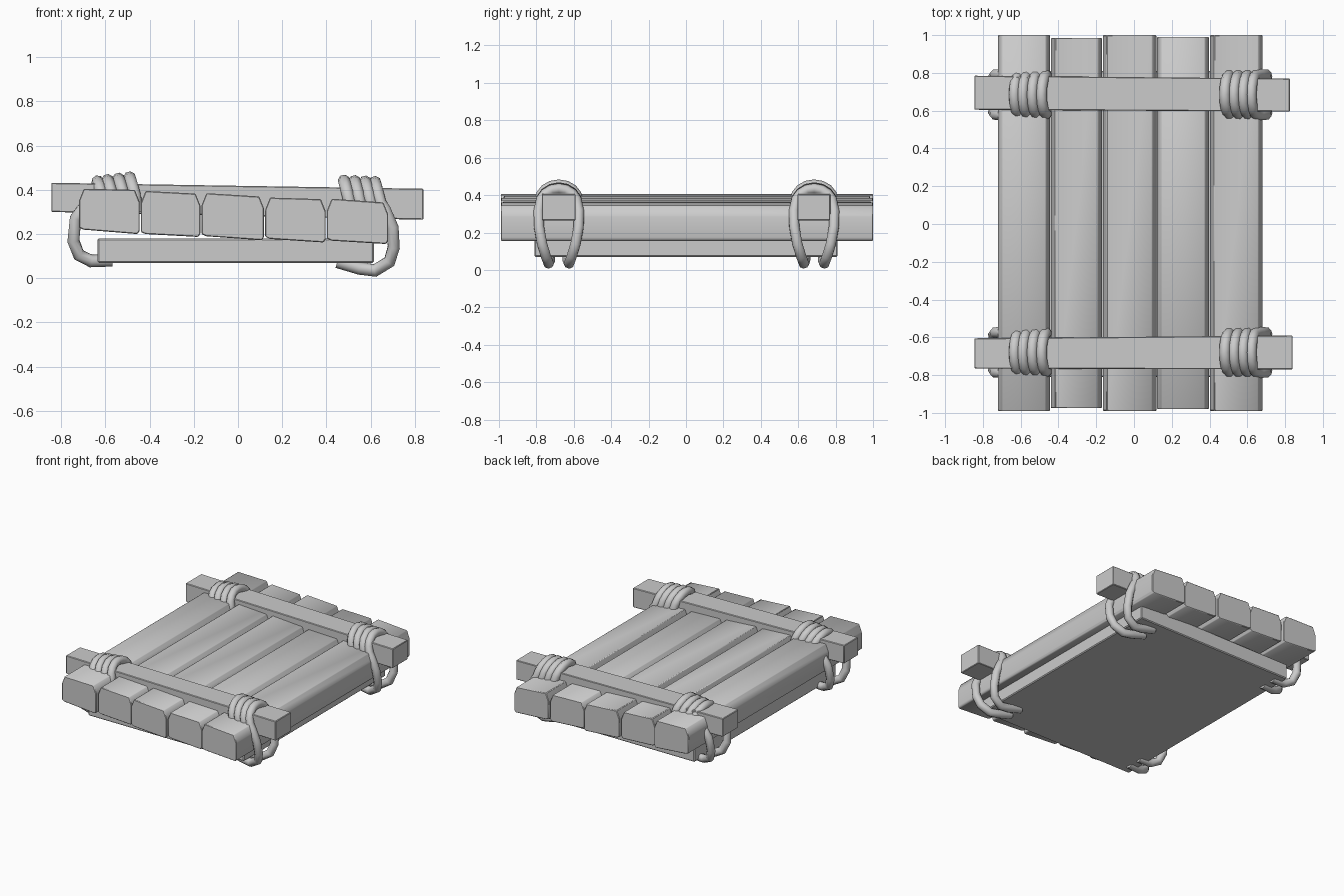
import bpy, bmesh
from math import radians, sin, cos, pi

if "Cube" in bpy.data.objects:
    bpy.data.objects.remove(bpy.data.objects["Cube"])


def finish(ob, angle=35):
    bpy.ops.object.select_all(action='DESELECT')
    ob.select_set(True)
    bpy.context.view_layer.objects.active = ob
    if ob.type == 'CURVE':
        bpy.ops.object.convert(target='MESH')
    bpy.ops.object.shade_smooth_by_angle(angle=radians(angle))


def prism(name, start, end, bevel=0.0):
    """Loft between two matching closed loops of 3D points."""
    bm = bmesh.new()
    a = [bm.verts.new(p) for p in start]
    b = [bm.verts.new(p) for p in end]
    n = len(a)
    bm.faces.new(a)
    bm.faces.new(b[::-1])
    for i in range(n):
        j = (i + 1) % n
        bm.faces.new((a[j], a[i], b[i], b[j]))
    bmesh.ops.recalc_face_normals(bm, faces=bm.faces[:])
    if bevel:
        bmesh.ops.bevel(bm, geom=bm.edges[:], offset=bevel, segments=1, affect='EDGES')
    me = bpy.data.meshes.new(name)
    bm.to_mesh(me)
    bm.free()
    ob = bpy.data.objects.new(name, me)
    bpy.context.collection.objects.link(ob)
    finish(ob)
    return ob


def rope(name, paths, radius=0.029):
    cu = bpy.data.curves.new(name, 'CURVE')
    cu.dimensions = '3D'
    cu.bevel_depth = radius
    cu.bevel_resolution = 2
    cu.use_fill_caps = True
    for pts in paths:
        sp = cu.splines.new('POLY')
        sp.points.add(len(pts) - 1)
        for p, co in zip(sp.points, pts):
            p.co = (*co, 1)
    ob = bpy.data.objects.new(name, cu)
    bpy.context.collection.objects.link(ob)
    finish(ob, 60)


# Deck planks: x left, x right, top z left/right, bottom z left/right, y front, y back
planks = [
    (-0.72, -0.445, 0.405, 0.40, 0.22, 0.20, -0.99, 1.0),
    (-0.44, -0.17, 0.395, 0.383, 0.20, 0.187, -0.975, 0.985),
    (-0.165, 0.118, 0.385, 0.37, 0.19, 0.172, -0.99, 1.0),
    (0.123, 0.397, 0.365, 0.358, 0.178, 0.162, -0.98, 0.99),
    (0.402, 0.68, 0.36, 0.343, 0.17, 0.155, -0.99, 1.0),
]
for i, (x0, x1, tl, tr, bl, br, y0, y1) in enumerate(planks):
    c = 0.022
    prof = [(x0, bl + 0.01), (x0 + 0.02, bl), (x1 - 0.01, br), (x1, br + 0.015),
            (x1, tr - 0.055), (x1 - c, tr), (x0 + c, tl), (x0, tl - 0.055)]
    ob = prism(f"plank_{i + 1}", [(x, y0, z) for x, z in prof],
               [(x, y1, z) for x, z in prof], 0.004)

# Slab underneath
prism("base_slab",
      [(x, -0.81, z) for x, z in ((-0.635, 0.07), (0.615, 0.07), (0.615, 0.18), (-0.635, 0.18))],
      [(x, 0.81, z) for x, z in ((-0.635, 0.07), (0.615, 0.07), (0.615, 0.18), (-0.635, 0.18))],
      0.006)

# Cross rails, slightly sloped
for name, yl, yr, xr in (("front_rail", (-0.765, -0.605), (-0.77, -0.59), 0.84),
                         ("back_rail", (0.605, 0.785), (0.595, 0.77), 0.825)):
    def end(x, y, z0, z1):
        return [(x, y[0], z0), (x, y[1], z0), (x, y[1], z1), (x, y[0], z1)]
    prism(name, end(-0.845, yl, 0.30, 0.432), end(xr, yr, 0.265, 0.405), 0.004)

# Rope lashings: four arches over each rail, the outermost running down and under
for row, yc in (("front", -0.68), ("back", 0.685)):
    for side, s in (("left", -1), ("right", 1)):
        top = 0.455 if s < 0 else 0.44
        base = 0.37 if s < 0 else 0.345
        xs = [-0.49, -0.54, -0.59, -0.635] if s < 0 else [0.48, 0.528, 0.576, 0.62]
        if s < 0:
            strand = [(-0.685, 0.34, .108), (-0.735, 0.27, .106), (-0.745, 0.17, .09),
                      (-0.72, 0.105, .07), (-0.665, 0.078, .055), (-0.57, 0.082, .05)]
        else:
            strand = [(0.665, 0.31, .108), (0.70, 0.23, .106), (0.705, 0.14, .09),
                      (0.685, 0.075, .07), (0.62, 0.035, .055), (0.55, 0.045, .05),
                      (0.45, 0.075, .048)]
        paths = []
        for k, x in enumerate(xs):
            drop = 0.006 * k if s < 0 else 0.002 * k
            arch = []
            for i in range(9):
                t = pi * i / 8
                arch.append((x + 0.025 * (1 - sin(t)), yc - 0.102 * cos(t),
                             base - drop + (top - base) * sin(t)))
            if k < 3:
                # legs sink into the deck
                arch = [(x + 0.03, yc - 0.1, base - 0.07)] + arch + [(x + 0.03, yc + 0.1, base - 0.07)]
            else:
                first = [(px, yc - dy, z) for px, z, dy in strand]
                last = [(px, yc + dy, z) for px, z, dy in strand]
                arch = first[::-1] + arch + last
            paths.append(arch)
        rope(f"{row}_{side}_lashing", paths)
